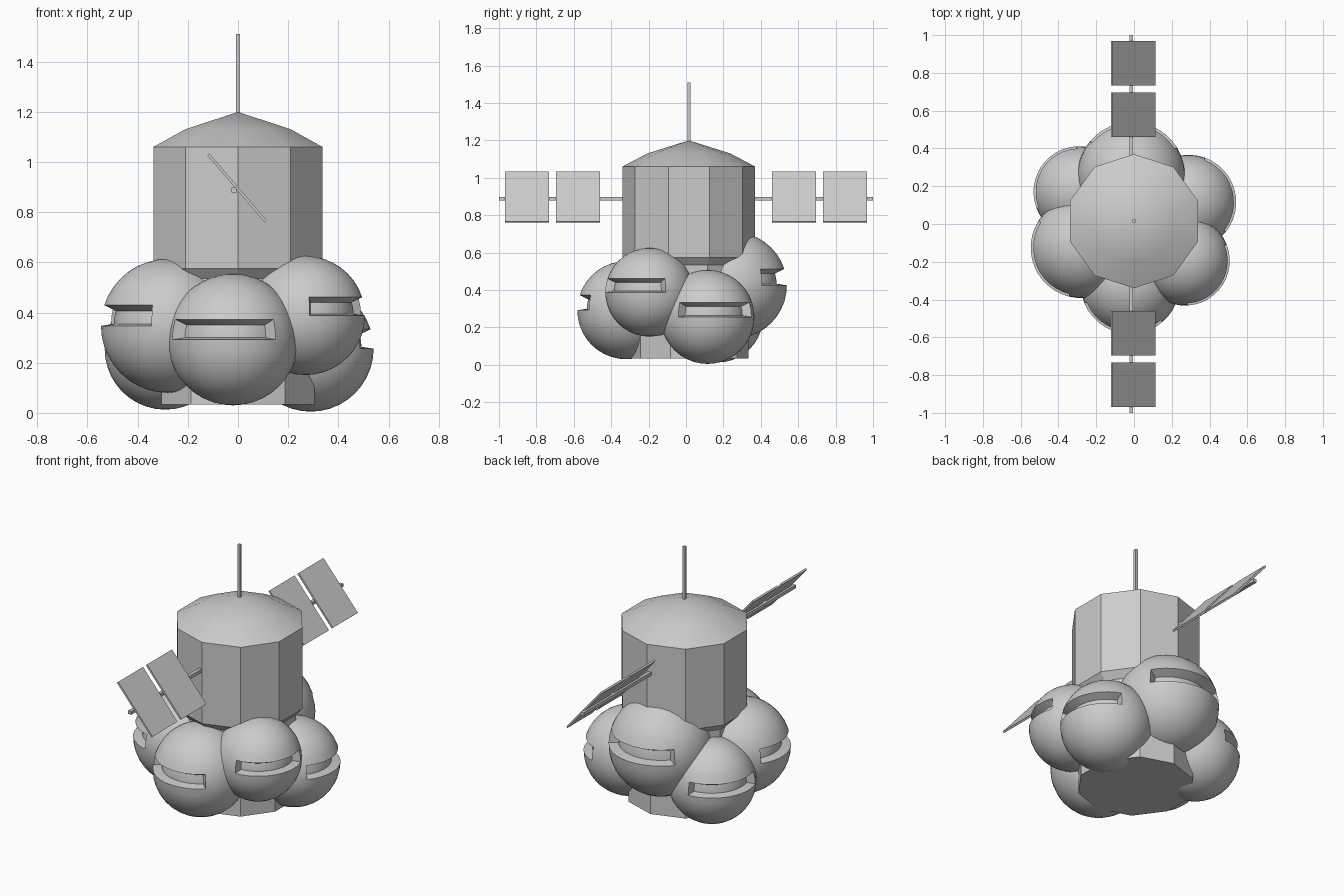
import bpy, bmesh
from math import radians, degrees, cos, sin, atan2, asin
from mathutils import Vector, Matrix

if "Cube" in bpy.data.objects:
    bpy.data.objects.remove(bpy.data.objects["Cube"])


def finish(name, bm, loc=(0, 0, 0), rot=(0, 0, 0), smooth=None):
    bmesh.ops.recalc_face_normals(bm, faces=bm.faces)
    me = bpy.data.meshes.new(name)
    bm.to_mesh(me)
    bm.free()
    ob = bpy.data.objects.new(name, me)
    bpy.context.collection.objects.link(ob)
    ob.location, ob.rotation_euler = loc, rot
    if smooth:
        bpy.ops.object.select_all(action='DESELECT')
        bpy.context.view_layer.objects.active = ob
        ob.select_set(True)
        bpy.ops.object.shade_smooth_by_angle(angle=radians(smooth))
    return ob


def box(name, size, loc, rot=(0, 0, 0)):
    bm = bmesh.new()
    bmesh.ops.create_cube(bm, size=1, matrix=Matrix.Diagonal((*size, 1)))
    return finish(name, bm, loc, rot)


def lathe(name, profile, sides, loc):
    """Rings of (radius, z), capped below, closed to an apex above."""
    bm = bmesh.new()
    rings = [[bm.verts.new((r * cos(a), r * sin(a), z))
              for a in (radians(90 + 360 * i / sides) for i in range(sides))]
             for r, z in profile[:-1]]
    apex = bm.verts.new((0, 0, profile[-1][1]))
    bm.faces.new(rings[0])
    for lo, hi in zip(rings, rings[1:]):
        for i in range(sides):
            j = (i + 1) % sides
            bm.faces.new((lo[i], lo[j], hi[j], hi[i]))
    for i in range(sides):
        bm.faces.new((rings[-1][i], rings[-1][(i + 1) % sides], apex))
    return finish(name, bm, loc, smooth=25)


def slotted_sphere(name, centre, r, heading):
    """Ball with a recessed window slot just above its equator."""
    bm = bmesh.new()
    bmesh.ops.create_uvsphere(bm, u_segments=40, v_segments=20, radius=r)
    slot = []
    for f in bm.faces:
        c = f.calc_center_median()
        lat = degrees(asin(c.z / c.length))
        if 0 < lat < 18 and abs(degrees(atan2(c.y, c.x))) < 54:
            slot.append(f)
    bmesh.ops.inset_region(bm, faces=slot, thickness=0.045 * r,
                           depth=-0.19 * r, use_even_offset=True)
    return finish(name, bm, centre, (0, 0, radians(heading)), smooth=35)


# Ten-sided hull with overhang and shallow domed roof
lathe("hull", [(0.32, 0.033), (0.32, 0.535), (0.355, 0.575), (0.355, 1.06),
               (0.222, 1.13), (0, 1.2)], 10, (0, 0.015, 0))

# Antenna mast
box("antenna", (0.016, 0.016, 0.33), (0, 0.015, 1.345))

# Solar wings: one spar, two tilted panels per side
box("panel_spar", (0.02, 2.0, 0.02), (-0.015, 0, 0.888))
for side in (-1, 1):
    for n, y in enumerate((0.578, 0.851)):
        box(f"solar_panel_{'front' if side < 0 else 'back'}_{n}",
            (0.35, 0.235, 0.011), (-0.004, side * y, 0.897), (0, radians(49.5), 0))

# Ring of pods: centre, radius, slot heading
pods = {
    "front": ((-0.02, -0.32, 0.292), 0.262, -103.5),
    "front_right": ((0.27, -0.195, 0.388), 0.237, -32.5),
    "back_right": ((0.29, 0.115, 0.256), 0.251, 15.5),
    "back": ((-0.015, 0.255, 0.425), 0.285, 86),
    "back_left": ((-0.29, 0.17, 0.255), 0.242, 147),
    "front_left": ((-0.28, -0.125, 0.347), 0.267, -158),
}
for key, (c, r, h) in pods.items():
    slotted_sphere("pod_" + key, c, r, h)
